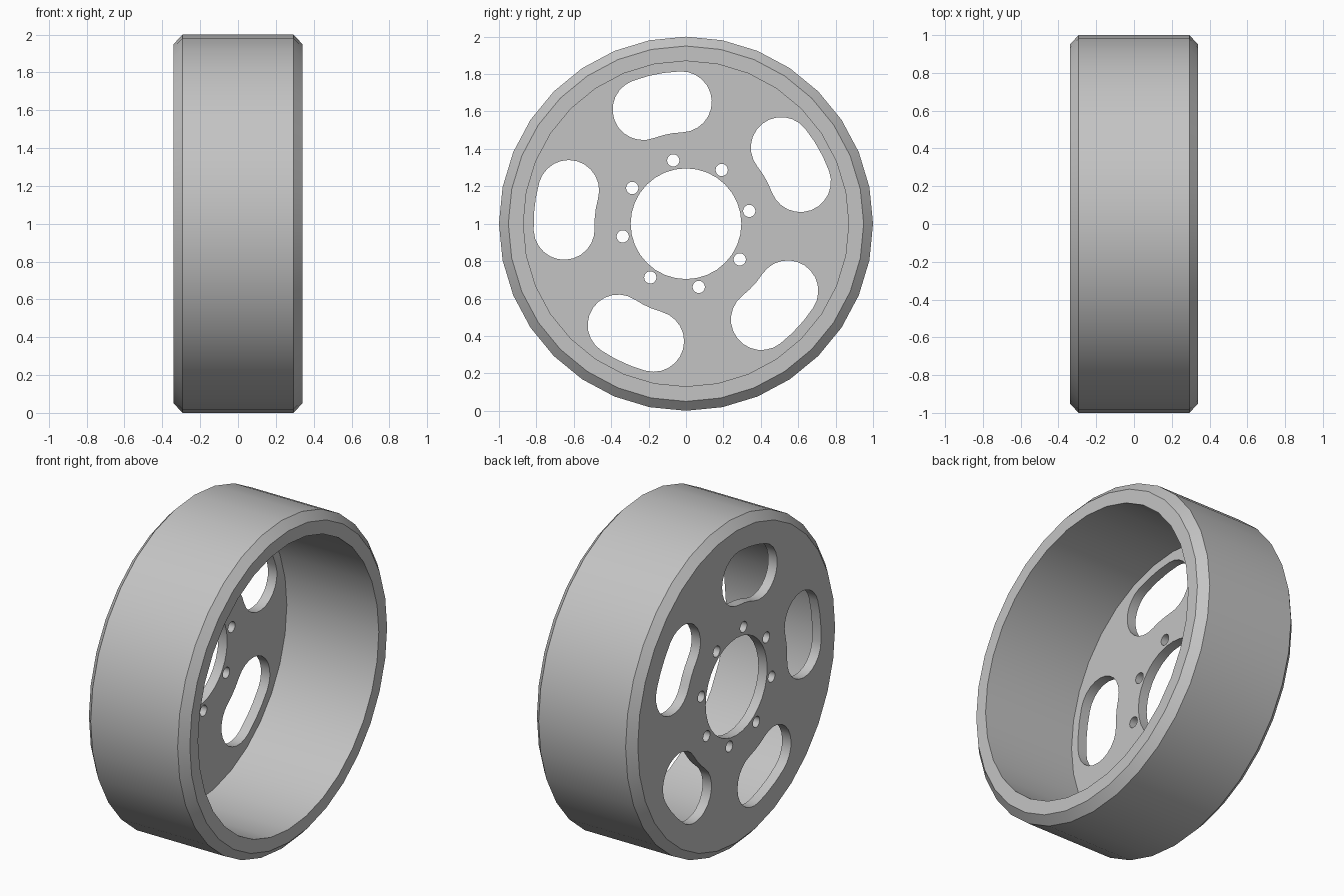
import bpy, bmesh
from math import sin, cos, pi, radians
from mathutils import Matrix

if "Cube" in bpy.data.objects:
    bpy.data.objects.remove(bpy.data.objects["Cube"])

HALF_WIDTH = 0.34
WEB_INNER = -0.28          # inner face of the web plate
SEAT_R = 0.92              # where tread band meets rim
SEGMENTS = 32
HUB_HEIGHT = 1.0

grey = bpy.data.materials.new("wheel grey")
grey.use_nodes = True
grey.diffuse_color = (0.55, 0.55, 0.55, 1)
grey.node_tree.nodes["Principled BSDF"].inputs["Base Color"].default_value = (0.55, 0.55, 0.55, 1)


def finish(obj):
    """Colour the part and smooth its curved faces."""
    obj.data.materials.clear()
    obj.data.materials.append(grey)
    bpy.ops.object.select_all(action='DESELECT')
    obj.select_set(True)
    bpy.context.view_layer.objects.active = obj
    bpy.ops.object.shade_smooth_by_angle(angle=radians(30))


def lathe(name, profile):
    """Spin a closed (x, radius) profile round the axle."""
    bm = bmesh.new()
    rings = []
    for i in range(SEGMENTS):
        a = 2 * pi * i / SEGMENTS
        rings.append([bm.verts.new((x, r * cos(a), HUB_HEIGHT + r * sin(a))) for x, r in profile])
    for i, ring in enumerate(rings):
        after = rings[(i + 1) % SEGMENTS]
        for j in range(len(profile)):
            k = (j + 1) % len(profile)
            bm.faces.new((ring[j], ring[k], after[k], after[j]))
    bmesh.ops.recalc_face_normals(bm, faces=bm.faces)
    mesh = bpy.data.meshes.new(name)
    bm.to_mesh(mesh)
    bm.free()
    obj = bpy.data.objects.new(name, mesh)
    bpy.context.collection.objects.link(obj)
    finish(obj)


def arc(radius, start, end, steps, centre=(0, 0)):
    """Points along an arc, angles in degrees."""
    angles = [radians(start + (end - start) * i / steps) for i in range(steps + 1)]
    return [(centre[0] + radius * cos(a), centre[1] + radius * sin(a)) for a in angles]


def circle(radius, steps, centre=(0, 0)):
    return arc(radius, 0, 360, steps, centre)[:-1]


def polar(radius, degrees):
    return radius * cos(radians(degrees)), radius * sin(radians(degrees))


def kidney(mid, path_r=0.652, end_r=0.163, half=9.2):
    """Curved slot with round ends."""
    lo, hi = mid - half, mid + half
    return (arc(path_r + end_r, lo, hi, 3)[:-1]
            + arc(end_r, hi, hi + 180, 12, polar(path_r, hi))[:-1]
            + arc(path_r - end_r, hi, lo, 3)[:-1]
            + arc(end_r, lo + 180, lo + 360, 12, polar(path_r, lo))[:-1])


# Tread band with chamfered shoulders
lathe("tread_band", [(-HALF_WIDTH, SEAT_R), (-HALF_WIDTH, 0.95), (-0.293, 1.0),
                     (0.293, 1.0), (HALF_WIDTH, 0.95), (HALF_WIDTH, SEAT_R)])

# Rim barrel, open on one side
lathe("rim_barrel", [(WEB_INNER, 0.87), (WEB_INNER, SEAT_R),
                     (HALF_WIDTH, SEAT_R), (HALF_WIDTH, 0.87)])

# Web plate with axle hole, bolt holes and kidney slots
START = 101.4
outlines = [circle(SEAT_R, SEGMENTS), circle(0.296, SEGMENTS)]
outlines += [circle(0.033, 16, polar(0.345, START + 45 * i)) for i in range(8)]
outlines += [kidney(START + 72 * i) for i in range(5)]

curve = bpy.data.curves.new("web_plate", 'CURVE')
curve.dimensions = '2D'
curve.fill_mode = 'BOTH'
curve.extrude = (WEB_INNER + HALF_WIDTH) / 2
for points in outlines:
    spline = curve.splines.new('POLY')
    spline.points.add(len(points) - 1)
    for p, (u, v) in zip(spline.points, points):
        p.co = (u, v, 0, 1)
    spline.use_cyclic_u = True
web = bpy.data.objects.new("web_plate", curve)
bpy.context.collection.objects.link(web)
bpy.ops.object.select_all(action='DESELECT')
web.select_set(True)
bpy.context.view_layer.objects.active = web
bpy.ops.object.convert(target='MESH')
web = bpy.context.view_layer.objects.active

# Stand the plate up across the axle
bm = bmesh.new()
bm.from_mesh(web.data)
bmesh.ops.remove_doubles(bm, verts=bm.verts, dist=0.0005)
turn = Matrix(((0, 0, 1), (1, 0, 0), (0, 1, 0))).to_4x4()
place = Matrix.Translation(((WEB_INNER - HALF_WIDTH) / 2, 0, HUB_HEIGHT))
bm.transform(place @ turn)
bmesh.ops.recalc_face_normals(bm, faces=bm.faces)
bm.to_mesh(web.data)
bm.free()
finish(web)
